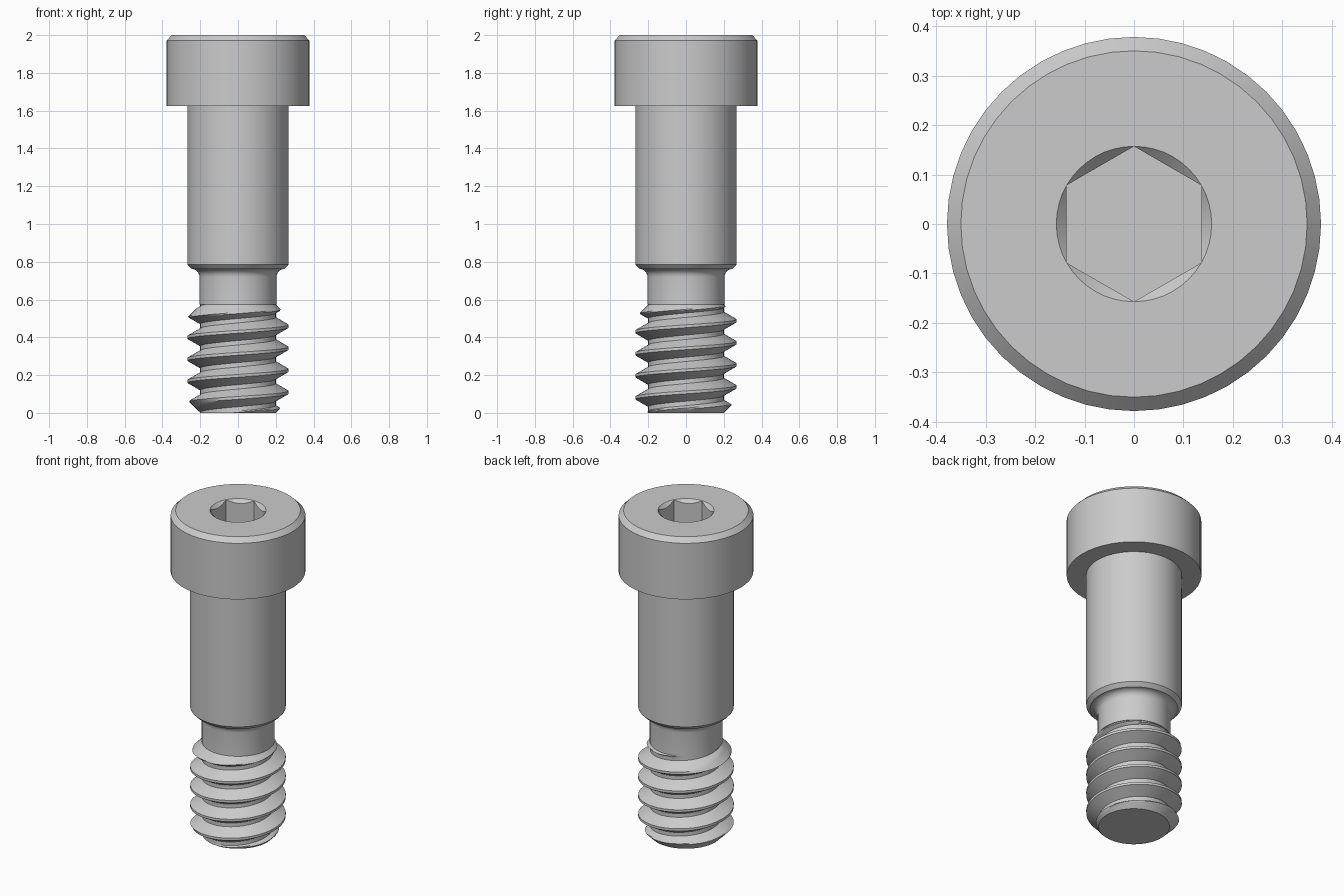
import bpy
import bmesh
from math import sin, cos, pi, radians, tau

cube = bpy.data.objects.get("Cube")
if cube:
    bpy.data.objects.remove(cube, do_unlink=True)

SEG = 48

steel = bpy.data.materials.new("steel_grey")
steel.use_nodes = True
GREY = (0.6, 0.6, 0.6, 1)
steel.diffuse_color = GREY
steel.node_tree.nodes["Principled BSDF"].inputs["Base Color"].default_value = GREY


def finish(name, bm):
    """Weld, cap the open ends and turn the mesh into a smooth-shaded object."""
    bmesh.ops.remove_doubles(bm, verts=bm.verts, dist=1e-5)
    bmesh.ops.holes_fill(bm, edges=bm.edges, sides=0)
    bmesh.ops.recalc_face_normals(bm, faces=bm.faces)
    mesh = bpy.data.meshes.new(name)
    bm.to_mesh(mesh)
    bm.free()
    mesh.materials.append(steel)
    obj = bpy.data.objects.new(name, mesh)
    bpy.context.collection.objects.link(obj)
    bpy.ops.object.select_all(action='DESELECT')
    obj.select_set(True)
    bpy.context.view_layer.objects.active = obj
    bpy.ops.object.shade_smooth_by_angle(angle=radians(30))
    return obj


def loft(name, rings):
    """Join rings, each a function from angle to (radius, height)."""
    bm = bmesh.new()
    rows = []
    for ring in rings:
        row = []
        for i in range(SEG):
            a = tau * i / SEG
            r, z = ring(a)
            row.append(bm.verts.new((r * cos(a), r * sin(a), z)))
        rows.append(row)
    for low, high in zip(rows, rows[1:]):
        for i in range(SEG):
            j = (i + 1) % SEG
            bm.faces.new((low[i], low[j], high[j], high[i]))
    return finish(name, bm)


def circle(r, z):
    return lambda a: (r, z)


# Head with chamfered rim and countersunk hexagonal socket
SOCKET_R = 0.157
TOP = 2.0


def hex_radius(a):
    return SOCKET_R * cos(pi / 6) / cos(a % (pi / 3) - (pi / 3 if a % (pi / 3) > pi / 6 else 0))


def socket_lip(a):
    r = hex_radius(a)
    return r, TOP - (SOCKET_R - r)


def socket_floor(a):
    return hex_radius(a), 1.8


loft("head", [circle(0.378, 1.625), circle(0.378, 1.972), circle(0.35, TOP),
              circle(SOCKET_R, TOP), socket_lip, socket_floor])

# Shoulder, chamfered at its lower end, with a fillet into the neck
FILLET = 0.042
fillet = [circle(0.246 + FILLET * cos(a), 0.72 + FILLET * sin(a))
          for a in [pi / 2 + pi / 2 * k / 6 for k in range(7)]]
loft("shoulder_and_neck", [circle(0.268, 1.625), circle(0.268, 0.785)]
     + fillet + [circle(0.204, 0.573)])

# Right-handed helical thread, chamfered at both ends
PITCH, START, LENGTH = 0.1167, -0.008, 0.573
ROOT, CREST, FLAT, STEPS = 0.2, 0.268, 0.0075, 6
flank = [(FLAT + (CREST - ROOT) * 0.577 * k / STEPS, CREST - (CREST - ROOT) * k / STEPS)
         for k in range(STEPS + 1)]
tooth = [(-d, r) for d, r in reversed(flank)] + flank

bm = bmesh.new()
columns = []
for i in range(SEG):
    a = tau * i / SEG
    column = []
    for turn in range(-1, 7):
        for offset, r in tooth:
            z = START + PITCH * (turn + i / SEG) + offset
            z = min(max(z, 0), LENGTH)
            r = min(r, ROOT + z, ROOT + LENGTH - z)
            column.append(bm.verts.new((r * cos(a), r * sin(a), z)))
    columns.append(column)
for i in range(SEG):
    # The last column joins the first one, a full turn further up
    here = columns[i]
    there = columns[i + 1] if i + 1 < SEG else columns[0][len(tooth):]
    for k in range(len(there) - 1):
        bm.faces.new((here[k], there[k], there[k + 1], here[k + 1]))
finish("thread", bm)
